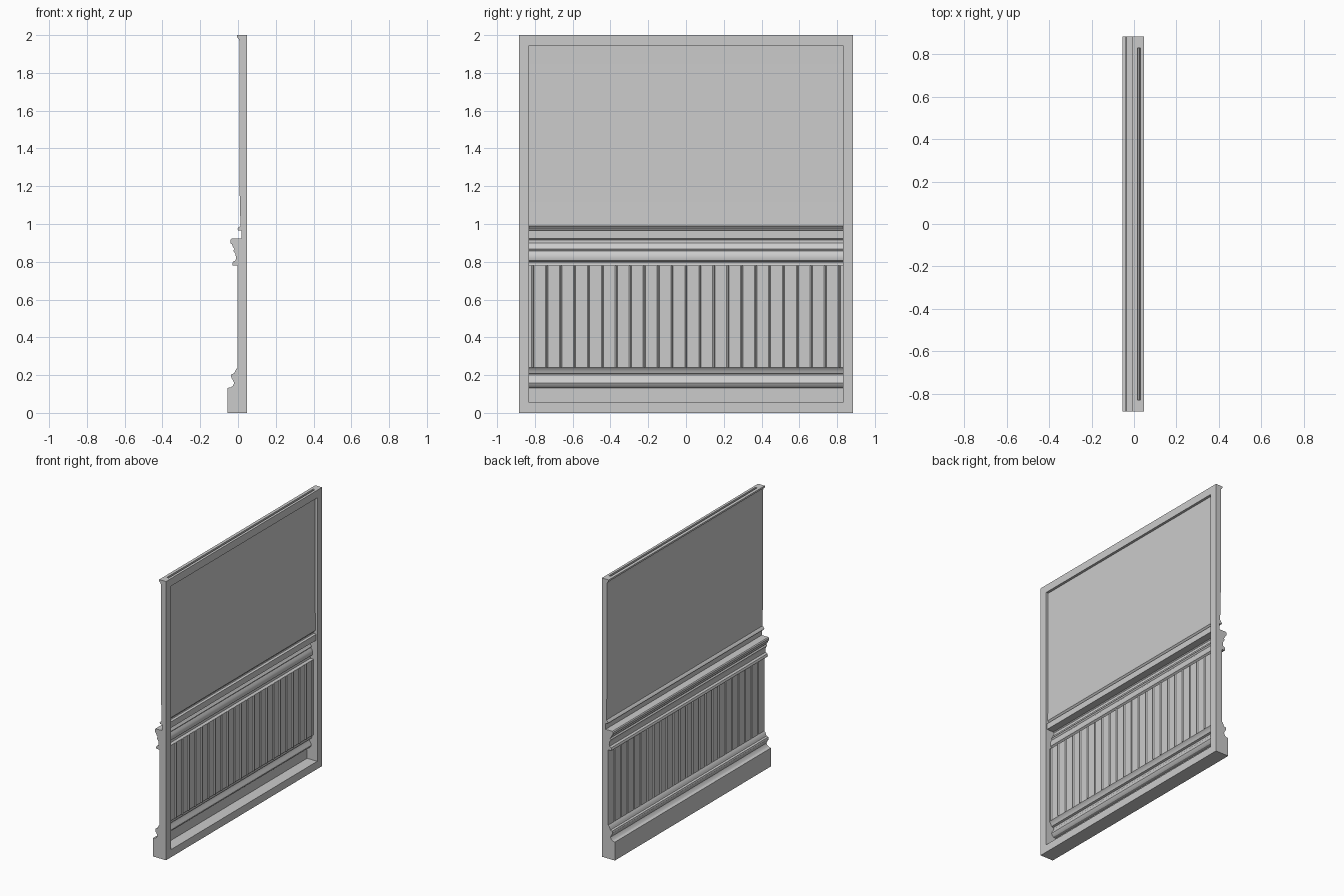
import bpy, bmesh

if "Cube" in bpy.data.objects:
    bpy.data.objects.remove(bpy.data.objects["Cube"])

HALF = 0.885      # half length of the wall section along y
RIM = 0.055       # width of the raised border on the back
BACK = 0.048      # x of the back border
SHELL = 0.022     # thickness of the panelling


def sweep(name, front, back, ys, shift=None):
    """Solid swept along y from a front and a back (x, z) outline."""
    loop = front + back[::-1]
    bm = bmesh.new()
    rings = []
    for i, y in enumerate(ys):
        d = shift[i] if shift else 0.0
        rings.append([bm.verts.new((x + d, y, z)) for x, z in loop])
    n = len(loop)
    for a, b in zip(rings, rings[1:]):
        for k in range(n):
            bm.faces.new((a[k], a[(k + 1) % n], b[(k + 1) % n], b[k]))
    bm.faces.new(rings[0])
    bm.faces.new(rings[-1][::-1])
    bmesh.ops.recalc_face_normals(bm, faces=bm.faces)
    me = bpy.data.meshes.new(name)
    bm.to_mesh(me)
    bm.free()
    ob = bpy.data.objects.new(name, me)
    bpy.context.collection.objects.link(ob)
    bpy.ops.object.select_all(action='DESELECT')
    ob.select_set(True)
    bpy.context.view_layer.objects.active = ob
    bpy.ops.object.shade_smooth_by_angle()
    return ob


def inner(profile):
    """Back of the panelling, following the front outline."""
    return [(x + SHELL, z) for x, z in profile]


# Front outlines (x, z)
base = [(-0.055, 0), (-0.055, 0.132), (-0.036, 0.136), (-0.026, 0.145),
        (-0.02, 0.158), (-0.026, 0.172), (-0.034, 0.184), (-0.037, 0.195),
        (-0.034, 0.205), (-0.02, 0.209), (-0.016, 0.22), (-0.01, 0.232), (-0.002, 0.24)]
bead = [(-0.002, 0.24), (-0.002, 0.78)]
rail = [(-0.002, 0.78), (-0.028, 0.78), (-0.03, 0.79), (-0.026, 0.80),
        (-0.013, 0.808), (-0.010, 0.822), (-0.014, 0.842), (-0.025, 0.858),
        (-0.018, 0.868), (-0.026, 0.876), (-0.032, 0.892), (-0.041, 0.90),
        (-0.041, 0.916), (-0.035, 0.922), (0.018, 0.922)]
panel_trim = [(0.018, 0.922), (0.018, 0.965), (0.0, 0.967), (-0.003, 0.973),
              (0.003, 0.982), (0.012, 0.99), (0.013, 1.0)]
upper = [(0.013, 1.0), (0.008, 1.2), (0.008, 1.965)]
top_trim = [(0.008, 1.965), (0.004, 1.98), (-0.006, 1.988), (-0.006, 2.0)]

# Plain moulded and flat parts
ends = [-HALF, HALF]
for name, prof in (("skirting_board", base), ("chair_rail", rail),
                   ("panel_trim", panel_trim), ("upper_panel", upper),
                   ("top_trim", top_trim)):
    sweep(name, prof, inner(prof), ends)

# Beadboard with V grooves
pitch, half_w, depth = 2 * HALF / 24, 0.006, 0.007
ys, shift = [-HALF], [0.0]
for k in range(-11, 12):
    y = k * pitch
    ys += [y - half_w, y, y + half_w]
    shift += [0.0, depth, 0.0]
sweep("beadboard", bead, inner(bead), ys + [HALF], shift + [0.0])

# Back border: two stiles and two cross rails
outline = []
for prof in (base, bead, rail, panel_trim, upper, top_trim):
    pts = inner(prof)
    outline += pts if not outline else pts[1:]
for name, y0, y1 in (("back_stile_a", -HALF, RIM - HALF), ("back_stile_b", HALF - RIM, HALF)):
    sweep(name, outline, [(BACK, 0), (BACK, 2.0)], [y0, y1])
w = HALF - RIM
for name, x, z in (("back_bottom_rail", base[0][0] + SHELL, 0.0), ("back_top_rail", upper[-1][0] + SHELL, 2.0 - RIM)):
    sweep(name, [(x, z), (x, z + RIM)], [(BACK, z), (BACK, z + RIM)], [-w, w])
